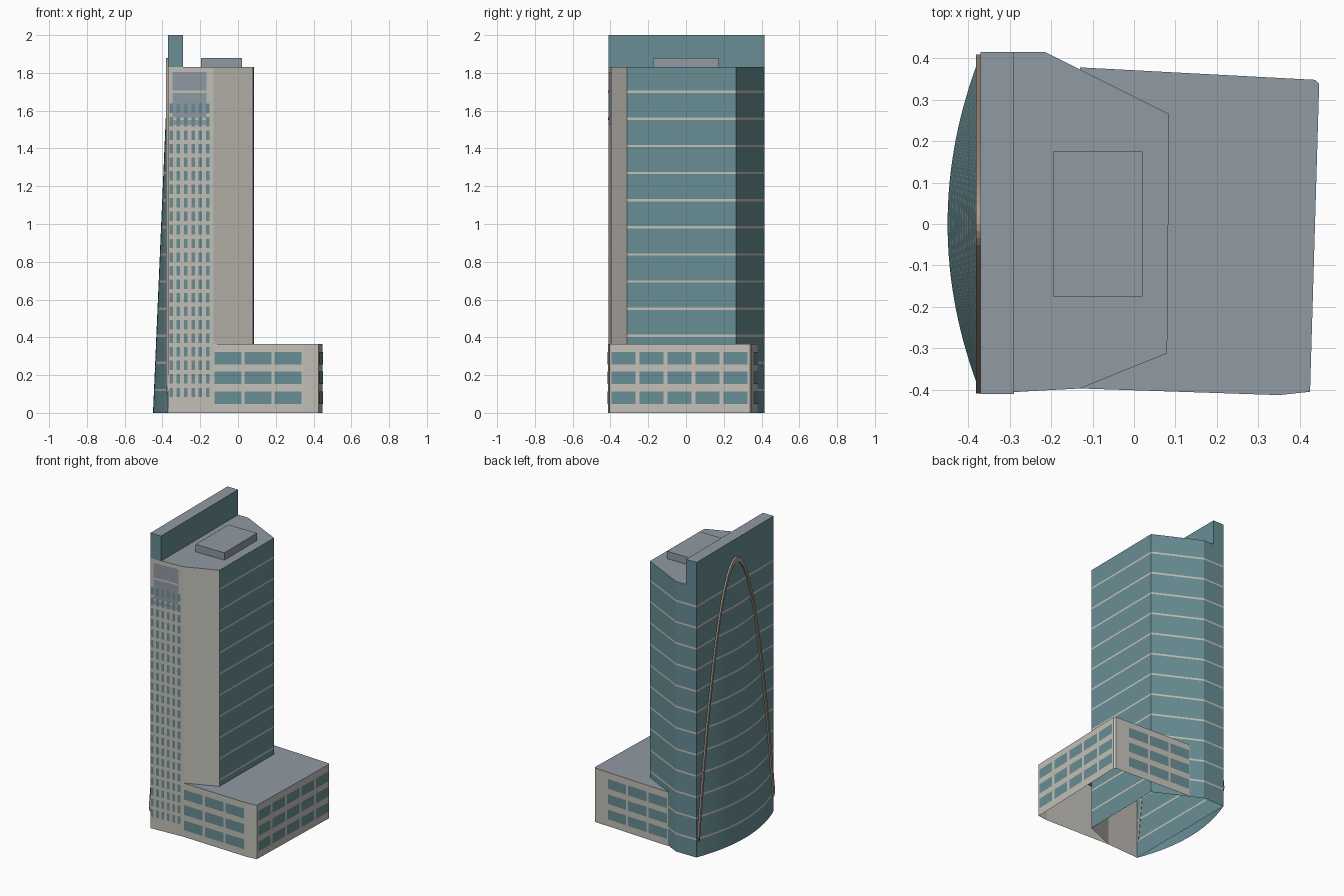
import bpy
from mathutils import Vector

cube = bpy.data.objects.get("Cube")
if cube:
    bpy.data.objects.remove(cube, do_unlink=True)


def material(name, rgb):
    m = bpy.data.materials.new(name)
    m.use_nodes = True
    m.diffuse_color = (*rgb, 1)
    m.node_tree.nodes["Principled BSDF"].inputs["Base Color"].default_value = (*rgb, 1)
    return m


STONE = material("pale stone", (0.55, 0.53, 0.48))
GLASS = material("teal glass", (0.14, 0.27, 0.30))
ROOF = material("grey roof", (0.28, 0.32, 0.37))
TRIM = material("brown trim", (0.40, 0.33, 0.28))
MATS = [STONE, GLASS, ROOF, TRIM]
S, G, R, T = range(4)


def add_object(name, verts, faces, mats):
    mesh = bpy.data.meshes.new(name)
    mesh.from_pydata(verts, [], faces)
    for m in MATS:
        mesh.materials.append(m)
    for poly, index in zip(mesh.polygons, mats):
        poly.material_index = index
    obj = bpy.data.objects.new(name, mesh)
    bpy.context.collection.objects.link(obj)
    return obj


def shell(name, outline, levels, wall_mat, roof_mat=R, skip=()):
    """Walls raised from a plan through the levels, with a roof and no floor."""
    n = len(outline)
    verts = [(x, y, z) for z in levels for x, y in outline]
    faces, mats = [], []
    for band in range(len(levels) - 1):
        for i in range(n):
            if i in skip:
                continue
            a, b = band * n + i, band * n + (i + 1) % n
            faces.append((a, b, b + n, a + n))
            mats.append(wall_mat(i, band))
    faces.append(tuple(range(len(verts) - n, len(verts))))
    mats.append(roof_mat)
    return add_object(name, verts, faces, mats)


def plates(name, p0, p1, spans, rows, mat, lift=0.003, axis=0):
    """Thin panels on the wall from p0 to p1; spans are measured along the axis."""
    p0, p1 = Vector((*p0, 0)), Vector((*p1, 0))
    d = p1 - p0
    out = Vector((d.y, -d.x, 0)).normalized() * lift

    def at(s, z):
        return p0 + d * ((s - p0[axis]) / d[axis]) + out + Vector((0, 0, z))

    verts, faces = [], []
    for s0, s1 in spans:
        if (s1 - s0) * d[axis] < 0:
            s0, s1 = s1, s0
        for z0, z1 in rows:
            k = len(verts)
            verts += [at(s0, z0), at(s1, z0), at(s1, z1), at(s0, z1)]
            faces.append((k, k + 1, k + 2, k + 3))
    return add_object(name, verts, faces, [mat] * len(faces))


def spread(start, step, size, count):
    return [(start + i * step, start + i * step + size) for i in range(count)]


# Floor lines shared by every glazed face
TOP = 1.83
floors = [0.1215 + 0.1435 * i for i in range(12)]
levels = [0] + [z + h for z in floors for h in (-0.006, 0.006)] + [TOP]

# Tower: stone front and front corner, banded glass elsewhere
WEST = -0.37
tower_plan = [(WEST, -0.41), (-0.13, -0.397), (0.08, -0.312), (0.085, 0.265),
              (-0.215, 0.415), (WEST, 0.415)]
shell("tower", tower_plan, levels,
      lambda i, band: S if i < 2 or band % 2 else G)

# Roof fin and plant room
shell("roof_fin", [(WEST, -0.41), (-0.29, -0.41), (-0.29, 0.415), (WEST, 0.415)],
      [TOP, 2.0], lambda i, band: G)
shell("plant_room", [(-0.195, -0.175), (0.02, -0.175), (0.02, 0.175), (-0.195, 0.175)],
      [TOP, 1.88], lambda i, band: R)

# Podium, open where it runs into the tower
podium_plan = [(-0.13, -0.397), (0.35, -0.413), (0.425, -0.405), (0.447, 0.338),
               (0.437, 0.348), (-0.13, 0.378)]
shell("podium", podium_plan, [0, 0.365], lambda i, band: S, skip=(5,))

# Bulging glass sail leaning into the side wall
APEX, HALF, BULGE, SEG = 1.85, 0.41, 0.08, 32
sail_levels = levels + [APEX - 0.001]
verts, faces, mats = [], [], []
for z in sail_levels:
    lean = 1 - z / APEX
    for j in range(SEG + 1):
        u = 1 - 2 * j / SEG
        verts.append((WEST - BULGE * lean * (1 - u * u), u * HALF * lean ** 0.5, z))
for band in range(len(sail_levels) - 1):
    for j in range(SEG):
        a = band * (SEG + 1) + j
        faces.append((a, a + 1, a + SEG + 2, a + SEG + 1))
        mats.append(S if band % 2 else G)
sail = add_object("glass_sail", verts, faces, mats)

# Arched rib along the edge of the sail
verts, faces, steps = [], [], 48
for i in range(steps + 1):
    u = (2 * i / steps - 1) * 0.97
    z = APEX * (1 - u * u)
    for y, zz in ((u * HALF, z - 0.005), (u * (HALF + 0.012), z + 0.03)):
        verts += [(WEST - 0.012, y, zz), (WEST + 0.002, y, zz)]
    if i:
        a, b = 4 * (i - 1), 4 * i
        for p, q in ((0, 1), (1, 3), (3, 2), (2, 0)):
            faces.append((a + p, a + q, b + q, b + p))
faces += [(0, 1, 3, 2), (b, b + 2, b + 3, b + 1)]
add_object("arch_rib", verts, faces, [T] * len(faces))

# Podium windows on three sides
rows = spread(0.048, 0.104, 0.066, 3)
bays = spread(-0.124, 0.159, 0.143, 3)
plates("podium_front_windows", podium_plan[0], podium_plan[1], bays, rows, G)
plates("podium_side_windows", podium_plan[2], podium_plan[3],
       spread(-0.394, 0.148, 0.127, 5), rows, G, axis=1)
plates("podium_back_windows", podium_plan[4], podium_plan[5], bays, rows, G)

# Tower front: upper panel with floor lines, then slot windows
front = tower_plan[:2]
plates("upper_panel", *front, [(-0.347, -0.167)], [(1.525, 1.805)], R, 0.002)
plates("panel_lines", *front, [(-0.347, -0.167)],
       [(z - 0.006, z + 0.006) for z in floors[-2:]], S, 0.003)
plates("slot_windows", *front, spread(-0.364, 0.0388, 0.019, 6),
       spread(0.083, 0.0717, 0.05, 22), G, 0.004)
